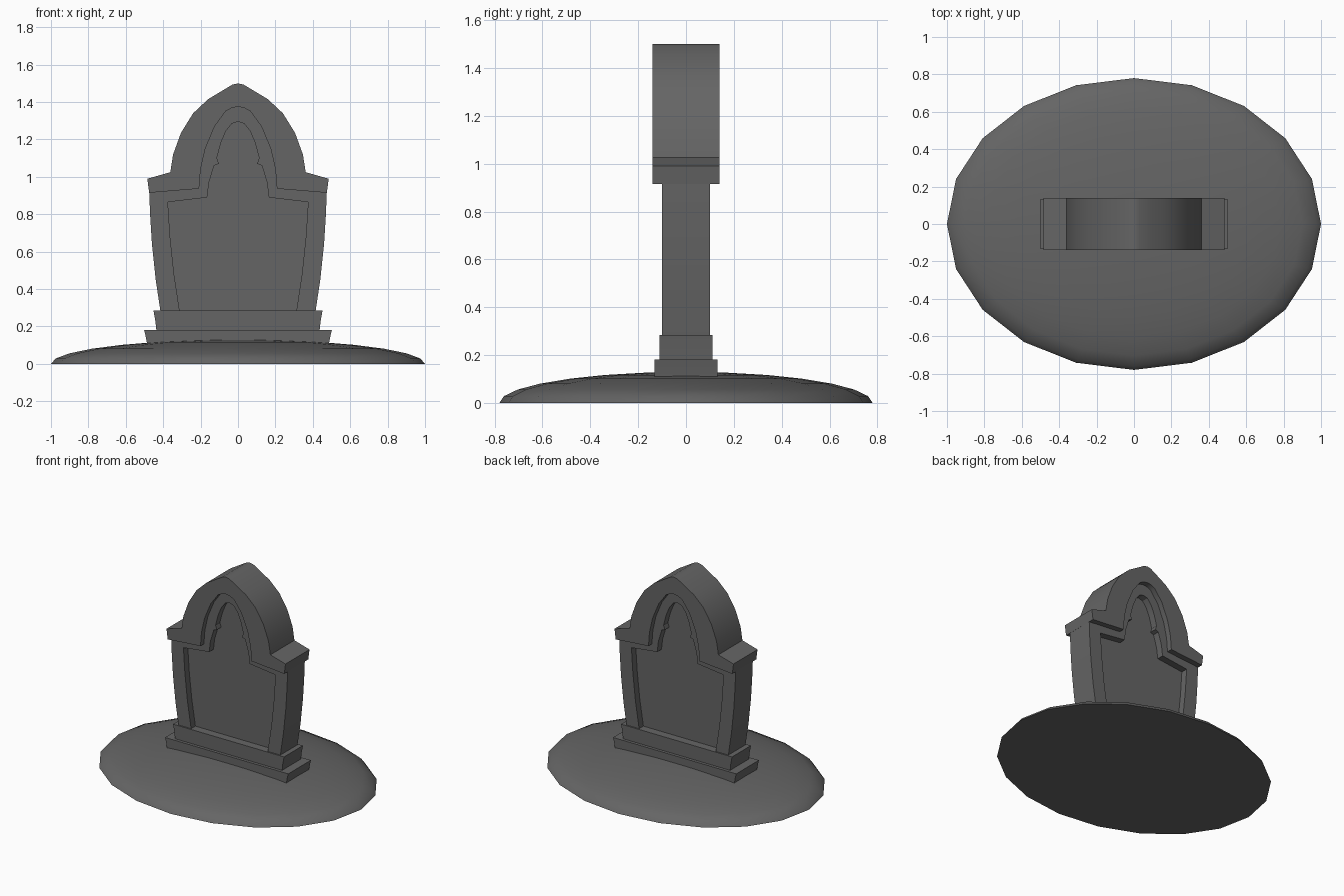
import bpy, bmesh, math

if "Cube" in bpy.data.objects:
    bpy.data.objects.remove(bpy.data.objects["Cube"])

stone = bpy.data.materials.new("dark_grey_stone")
stone.diffuse_color = (0.13, 0.13, 0.13, 1)
stone.use_nodes = True
stone.node_tree.nodes["Principled BSDF"].inputs["Base Color"].default_value = stone.diffuse_color


def finish(name, bm, angle):
    bmesh.ops.recalc_face_normals(bm, faces=bm.faces)
    me = bpy.data.meshes.new(name)
    bm.to_mesh(me)
    bm.free()
    me.materials.append(stone)
    ob = bpy.data.objects.new(name, me)
    bpy.context.collection.objects.link(ob)
    bpy.ops.object.select_all(action='DESELECT')
    ob.select_set(True)
    bpy.context.view_layer.objects.active = ob
    bpy.ops.object.shade_smooth_by_angle(angle=math.radians(angle))
    return ob


def mirrored(half):
    """Left half of a line (ending at x = 0) plus its mirror image."""
    return half + [(-x, z) for x, z in reversed(half[:-1])]


def slab(name, outline, depth):
    """Extrude an x-z outline from y = -depth to y = depth."""
    bm = bmesh.new()
    face = bm.faces.new([bm.verts.new((x, -depth, z)) for x, z in outline])
    ext = bmesh.ops.extrude_face_region(bm, geom=[face])
    moved = [v for v in ext["geom"] if isinstance(v, bmesh.types.BMVert)]
    bmesh.ops.translate(bm, verts=moved, vec=(0, 2 * depth, 0))
    bmesh.ops.triangulate(bm, faces=[f for f in bm.faces if len(f.verts) > 4])
    return finish(name, bm, 28)


# Half outlines, left side, from the outside bottom to the centre line
body_outer = [(-.413, .27), (-.44, .45), (-.46, .64), (-.47, .8), (-.475, .93),
              (-.3, .965), (-.26, 1.12), (-.2, 1.27), (-.1, 1.4), (0, 1.43)]
panel_edge = [(-.31, .27), (-.342, .48), (-.363, .68), (-.375, .865),
              (-.165, .89), (-.155, .97), (-.128, 1.06), (-.102, 1.07),
              (-.113, 1.1), (-.092, 1.18), (-.065, 1.245), (-.033, 1.285), (0, 1.295)]
cap_outer = [(-.475, .915), (-.485, .99), (-.362, 1.025), (-.347, 1.12), (-.305, 1.235),
             (-.24, 1.34), (-.16, 1.415), (-.09, 1.457), (-.03, 1.493), (0, 1.5)]
cap_inner = [(-.208, .937), (-.2, 1.04), (-.175, 1.15), (-.125, 1.27),
             (-.065, 1.352), (-.03, 1.37), (0, 1.375)]

# Headstone: recessed panel, raised frame around it, overhanging arched cap
slab("recessed_panel", mirrored(body_outer), .05)
slab("body_frame", mirrored(body_outer) + mirrored(panel_edge)[::-1], .10)
slab("arched_cap", mirrored(cap_outer) + mirrored(cap_inner)[::-1], .14)

# Two tapered plinth steps
slab("lower_plinth", mirrored([(-.485, .1), (-.492, .14), (-.502, .182), (0, .182)]), .132)
slab("upper_plinth", mirrored([(-.435, .17), (-.442, .23), (-.452, .285), (0, .285)]), .11)

# Low oval earth mound, 20 sides
SIDES, RINGS = 20, 7
bm = bmesh.new()
rings = []
for i in range(RINGS):
    t = math.pi / 2 * i / RINGS
    rings.append([bm.verts.new((math.cos(t) * math.cos(a), .78 * math.cos(t) * math.sin(a),
                                .13 * math.sin(t)))
                  for a in (2 * math.pi * k / SIDES for k in range(SIDES))])
top = bm.verts.new((0, 0, .13))
bm.faces.new(rings[0])
for k in range(SIDES):
    n = (k + 1) % SIDES
    for lo, hi in zip(rings, rings[1:]):
        bm.faces.new((lo[k], lo[n], hi[n], hi[k]))
    bm.faces.new((rings[-1][k], rings[-1][n], top))
finish("mound", bm, 45)
